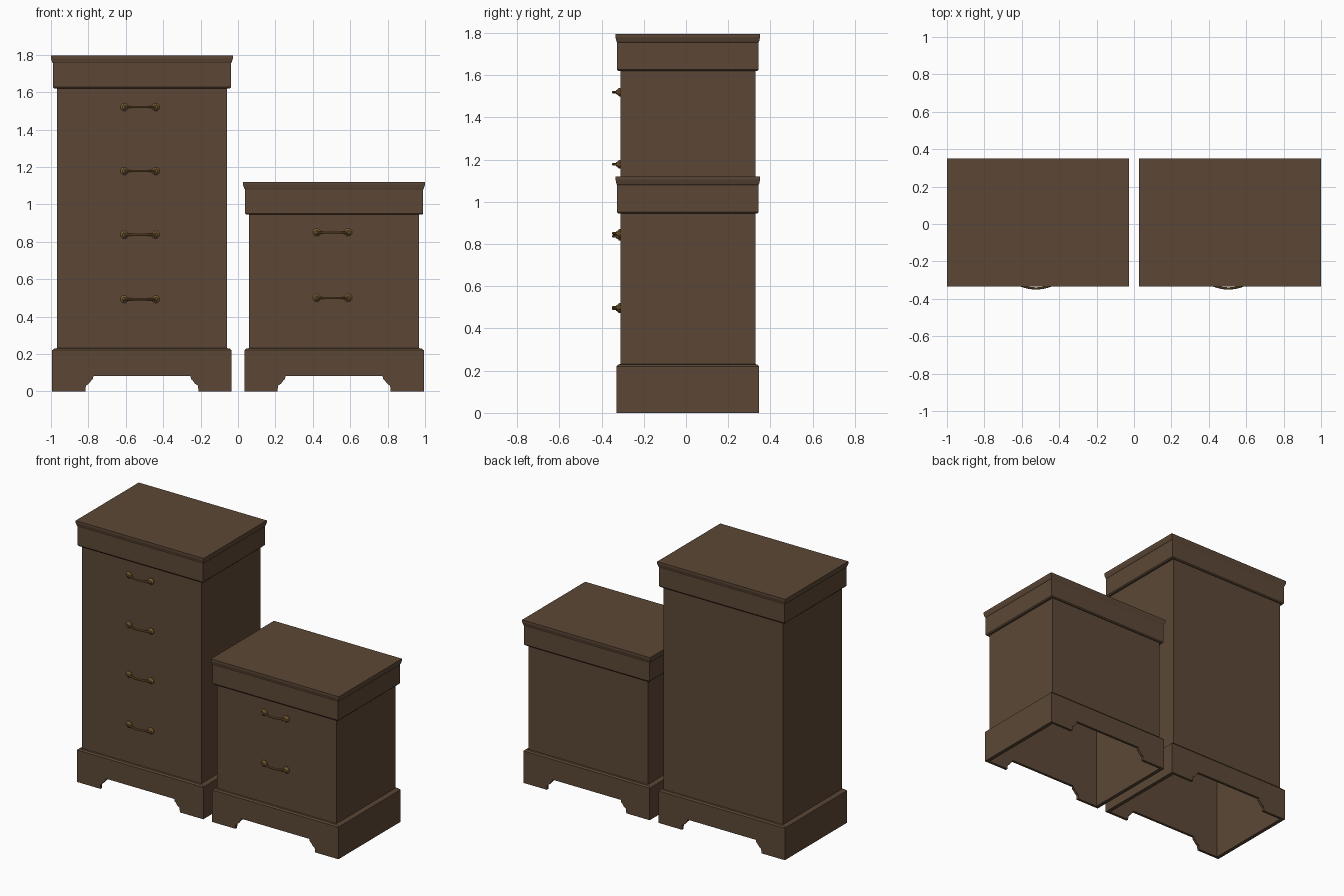
import bpy, bmesh, math

if "Cube" in bpy.data.objects:
    bpy.data.objects.remove(bpy.data.objects["Cube"])

def material(name, col):
    m = bpy.data.materials.new(name)
    m.diffuse_color = (*col, 1)
    m.use_nodes = True
    m.node_tree.nodes["Principled BSDF"].inputs["Base Color"].default_value = m.diffuse_color
    return m

WOOD = material("dark_walnut", (0.107, 0.064, 0.037))
BRASS = material("aged_brass", (0.205, 0.112, 0.036))
CY = 0.0085                      # depth centre of both cabinets
BX, BY = 0.480, 0.3375           # half size of plinth
CX, CYH = 0.4545, 0.320          # half size of carcass

def finish(bm, name, mat):
    bmesh.ops.recalc_face_normals(bm, faces=bm.faces)
    me = bpy.data.meshes.new(name)
    bm.to_mesh(me)
    bm.free()
    me.materials.append(mat)
    ob = bpy.data.objects.new(name, me)
    bpy.context.collection.objects.link(ob)
    return ob

def loft(name, cx, rings, cap_top=True):
    """Stack of rectangles (half x, half y, z) joined into a moulded box."""
    bm = bmesh.new()
    prev = None
    for hx, hy, z in rings:
        cur = [bm.verts.new((cx + sx * hx, CY + sy * hy, z))
               for sx, sy in ((-1, -1), (1, -1), (1, 1), (-1, 1))]
        if prev:
            for i in range(4):
                j = (i + 1) % 4
                bm.faces.new((prev[i], prev[j], cur[j], cur[i]))
        prev = cur
    if cap_top:
        bm.faces.new(prev)
    return finish(bm, name, WOOD)

def prism(name, pts, y0, y1):
    """Outline in x, z extruded along y."""
    bm = bmesh.new()
    face = bm.faces.new([bm.verts.new((x, y0, z)) for x, z in pts])
    ext = bmesh.ops.extrude_face_region(bm, geom=[face], use_keep_orig=True)
    moved = [v for v in ext["geom"] if isinstance(v, bmesh.types.BMVert)]
    bmesh.ops.translate(bm, verts=moved, vec=(0, y1 - y0, 0))
    return finish(bm, name, WOOD)

def rod(bm, path, radii, n=8):
    """Tube along a path in the x, y plane, closed at both ends."""
    prev = None
    for i, (x, y, z) in enumerate(path):
        a, b = path[max(i - 1, 0)], path[min(i + 1, len(path) - 1)]
        dx, dy = b[0] - a[0], b[1] - a[1]
        l = math.hypot(dx, dy)
        nx, ny = -dy / l, dx / l
        r = radii[i]
        cur = []
        for k in range(n):
            t = 2 * math.pi * (k + 0.5) / n
            c, s = r * math.cos(t), r * math.sin(t)
            cur.append(bm.verts.new((x + nx * c, y + ny * c, z + s)))
        if prev:
            for k in range(n):
                j = (k + 1) % n
                bm.faces.new((prev[k], prev[j], cur[j], cur[k]))
        else:
            bm.faces.new(cur)
        prev = cur
    bm.faces.new(prev)

def handle(name, cx, z):
    bm = bmesh.new()
    yf = CY - CYH
    # rosettes
    for s in (-1, 1):
        x = cx + s * 0.084
        rod(bm, [(x, yf + 0.001, z), (x, yf - 0.006, z), (x, yf - 0.013, z),
                 (x, yf - 0.02, z)], [0.022, 0.022, 0.014, 0.010])
    # bowed grip
    path, radii = [], []
    for i in range(13):
        u = -1 + i / 6
        path.append((cx + 0.088 * u, yf - 0.014 - 0.019 * (1 - u * u), z))
        radii.append(0.0065)
    rod(bm, path, radii)
    return finish(bm, name, BRASS)

def cabinet(tag, cx, top, handle_x, handle_zs):
    # hollow carcass, open underneath
    loft(tag + "_carcass", cx, [(CX, CYH, 0.215), (CX, CYH, top - 0.165)])
    # top frieze and flared edge
    loft(tag + "_top", cx, [
        (CX, CYH, top - 0.172), (0.470, 0.330, top - 0.175),
        (0.4765, 0.3355, top - 0.168), (0.4765, 0.3355, top - 0.040),
        (0.480, 0.338, top - 0.035), (0.4865, 0.3425, top - 0.015),
        (0.4865, 0.3425, top)])
    # plinth front and back boards with bracket-foot cutout
    half = [(0.302, 0), (0.300, 0.030), (0.283, 0.042), (0.270, 0.060),
            (0.262, 0.066), (0.260, 0.081)]
    pts = [(-BX, 0.215), (-BX, 0)] + [(-x, z) for x, z in half]
    pts += [(x, z) for x, z in reversed(half)] + [(BX, 0), (BX, 0.215)]
    pts = [(cx + x, z) for x, z in pts]
    t = 0.0175
    prism(tag + "_plinth_front", pts, CY - BY, CY - BY + t)
    prism(tag + "_plinth_back", pts, CY + BY - t, CY + BY)
    # plinth sides
    for s, side in ((-1, "left"), (1, "right")):
        a, b = cx + s * BX, cx + s * (BX - 0.0255)
        prism(f"{tag}_plinth_{side}", [(a, 0), (b, 0), (b, 0.215), (a, 0.215)],
              CY - BY + t, CY + BY - t)
    # plinth moulding
    loft(tag + "_plinth_moulding", cx, [
        (BX, BY, 0.215), (BX, BY, 0.220), (CX + 0.014, CYH + 0.010, 0.229),
        (CX, CYH, 0.231)], cap_top=False)
    # drawer pulls
    for i, z in enumerate(handle_zs):
        handle(f"{tag}_handle_{i + 1}", handle_x, z)

cabinet("tall_cabinet", -0.5135, 1.795, -0.524, (1.52, 1.178, 0.837, 0.493))
cabinet("low_cabinet", 0.5135, 1.12, 0.505, (0.85, 0.50))
